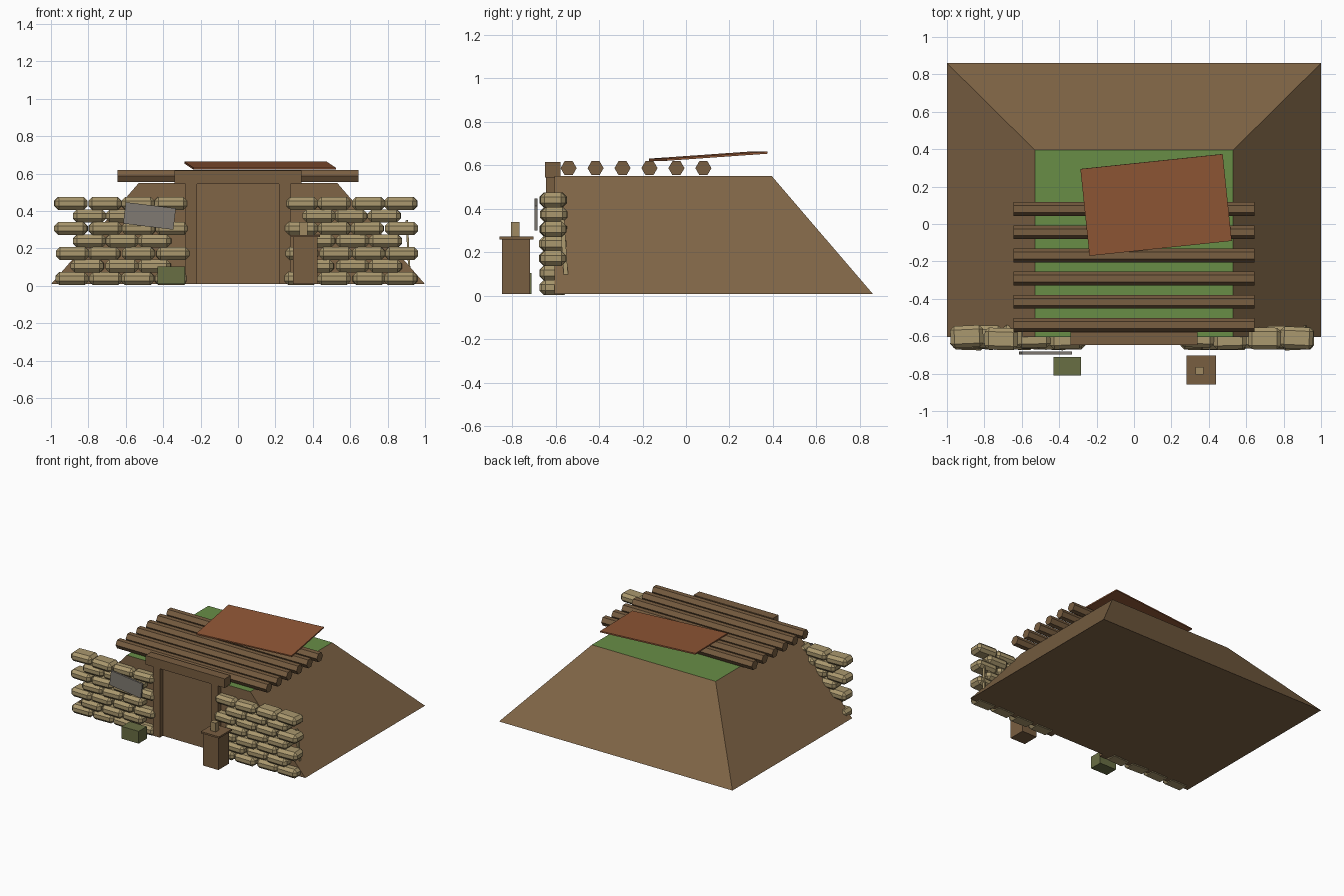
import bpy, bmesh, random
from math import radians, pi
from mathutils import Matrix

random.seed(4)
cube = bpy.data.objects.get("Cube")
if cube:
    bpy.data.objects.remove(cube, do_unlink=True)


def material(name, rgb):
    # Convert 0-255 display colour to linear
    lin = [((c / 255 + 0.055) / 1.055) ** 2.4 for c in rgb]
    m = bpy.data.materials.new(name)
    m.use_nodes = True
    m.diffuse_color = (*lin, 1)
    bsdf = m.node_tree.nodes["Principled BSDF"]
    bsdf.inputs["Base Color"].default_value = (*lin, 1)
    bsdf.inputs["Roughness"].default_value = 0.9
    return m


EARTH = material("earth", (128, 101, 70))
GRASS = material("grass", (104, 141, 70))
TIMBER = material("timber", (121, 94, 65))
SAND = material("sandbag", (170, 152, 110))
RUST = material("rust", (144, 87, 54))
STEEL = material("grey_metal", (128, 122, 114))
OLIVE = material("olive", (105, 110, 68))
TAN = material("tan", (160, 138, 98))


def finish(name, bm, *mats):
    bmesh.ops.recalc_face_normals(bm, faces=bm.faces)
    mesh = bpy.data.meshes.new(name)
    bm.to_mesh(mesh)
    bm.free()
    for m in mats:
        mesh.materials.append(m)
    ob = bpy.data.objects.new(name, mesh)
    bpy.context.collection.objects.link(ob)
    return ob


def box(name, loc, size, mat, rot=(0, 0, 0), chamfer=0):
    bm = bmesh.new()
    bmesh.ops.create_cube(bm, size=1)
    bmesh.ops.scale(bm, vec=size, verts=bm.verts)
    if chamfer:
        bmesh.ops.bevel(bm, geom=bm.edges[:], offset=chamfer, segments=1, affect='EDGES')
    ob = finish(name, bm, mat)
    ob.location = loc
    ob.rotation_euler = [radians(a) for a in rot]
    return ob


# Earth mound: upright front, sloping sides and back, grass on top
bm = bmesh.new()
base = [bm.verts.new((x, y, 0.008)) for x, y in ((-1, -.605), (1, -.605), (1, .86), (-1, .86))]
top = [bm.verts.new((x, y, 0.55)) for x, y in ((-.53, -.605), (.53, -.605), (.53, .395), (-.53, .395))]
bm.faces.new(base)
bm.faces.new(top).material_index = 1
for i in range(4):
    j = (i + 1) % 4
    bm.faces.new((base[i], base[j], top[j], top[i]))
finish("earth_mound", bm, EARTH, GRASS)

# Roof logs
for i in range(6):
    bm = bmesh.new()
    bmesh.ops.create_cone(bm, cap_ends=True, segments=6, radius1=0.037, radius2=0.037, depth=1.29)
    bmesh.ops.rotate(bm, verts=bm.verts, matrix=Matrix.Rotation(pi / 2, 3, 'Y'))
    # Keep a corner pointing forward
    if max(v.co.y for v in bm.verts) < 0.036:
        bmesh.ops.rotate(bm, verts=bm.verts, matrix=Matrix.Rotation(pi / 6, 3, 'X'))
    finish(f"roof_log_{i + 1}", bm, TIMBER).location = (0, -0.54 + 0.124 * i, 0.587)

# Door frame
box("door_lintel", (0, -0.613, 0.58), (0.68, 0.07, 0.07), TIMBER)
for side, s in (("left", 1), ("right", -1)):
    box(f"door_post_{side}", (s * 0.25, -0.613, 0.277), (0.06, 0.06, 0.537), TIMBER)

# Sandbag walls in staggered courses
for side, inner, s in (("left", 0.34, 1), ("right", 0.355, -1)):
    for row in range(7):
        odd = row % 2
        for k in range(3 if odd else 4):
            x = s * (inner + 0.178 * k + 0.088 * odd + random.uniform(-.006, .006))
            y = -0.608 + random.uniform(-.008, .008)
            box(f"sandbag_{side}_{row + 1}_{k + 1}", (x, y, 0.038 + 0.067 * row),
                (0.176, 0.117, 0.07), SAND, (0, 0, random.uniform(-3, 3)), 0.021)
box("loose_strip", (0.91, -0.56, 0.2), (0.012, 0.02, 0.3), SAND, (4, -3, 0))

# Loose rusty sheet on the roof
box("roof_sheet", (0.118, 0.102, 0.642), (0.765, 0.468, 0.01), RUST, (4, 0, 6))

# Tilted sign plate
box("sign_plate", (-0.473, -0.69, 0.373), (0.27, 0.014, 0.115), STEEL, (0, 7, 0))

# Supply box
box("supply_box", (-0.357, -0.76, 0.056), (0.145, 0.1, 0.095), OLIVE)

# Pedestal with a lid and small block
box("pedestal", (0.36, -0.782, 0.135), (0.13, 0.13, 0.254), TIMBER)
box("pedestal_lid", (0.36, -0.78, 0.266), (0.156, 0.156, 0.013), TIMBER)
box("pedestal_block", (0.35, -0.785, 0.305), (0.045, 0.04, 0.07), TAN)
